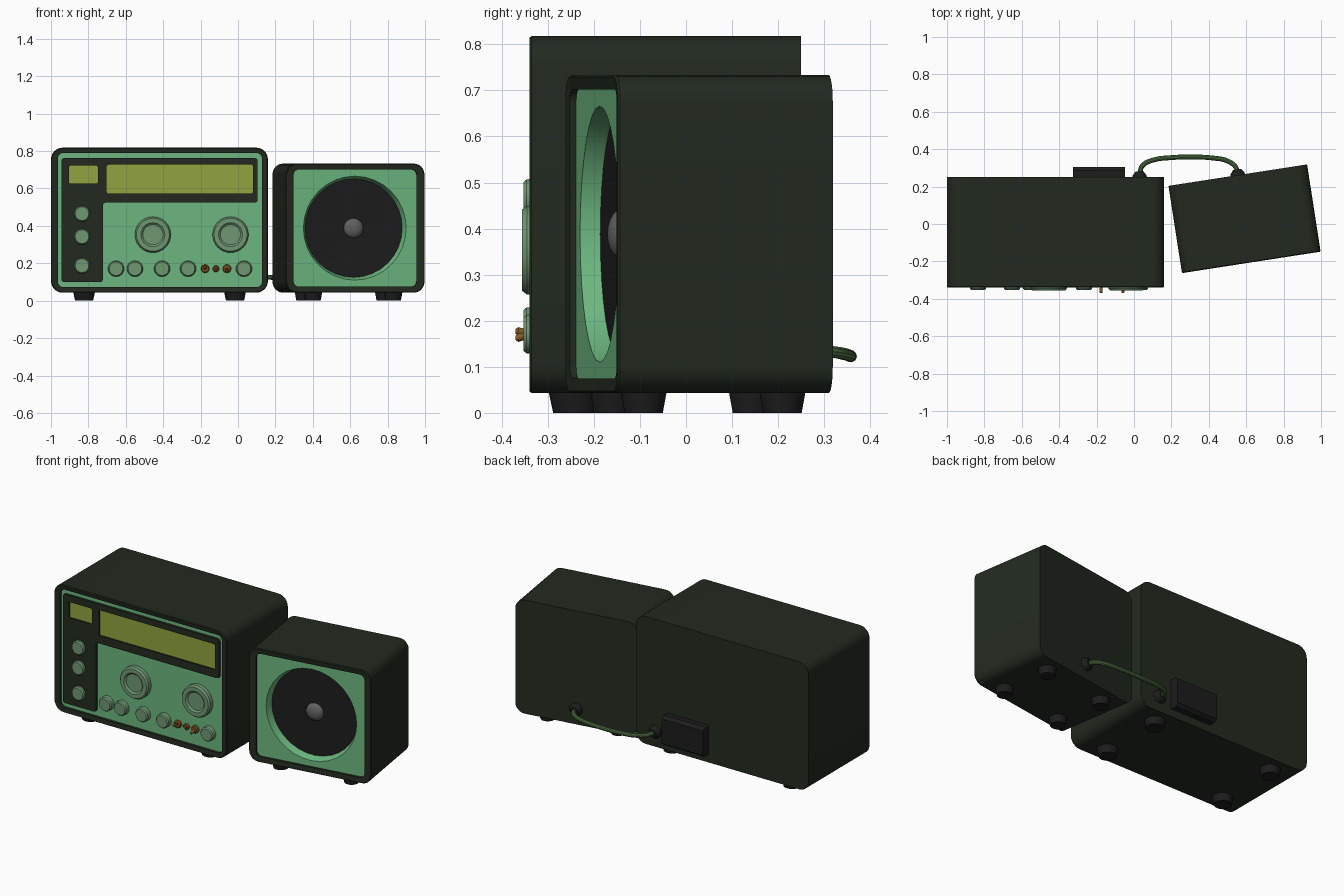
import bpy, bmesh, math
from mathutils import Vector, Matrix

if "Cube" in bpy.data.objects:
    bpy.data.objects.remove(bpy.data.objects["Cube"])


def material(name, r, g, b):
    m = bpy.data.materials.new(name)
    m.diffuse_color = (r, g, b, 1)
    m.use_nodes = True
    m.node_tree.nodes["Principled BSDF"].inputs["Base Color"].default_value = m.diffuse_color
    return m


CASE = material("dark_olive", .016, .023, .014)
PANEL = material("panel_green", .15, .47, .21)
SCREEN = material("screen_yellow", .28, .37, .05)
KNOB = material("knob_green", .16, .31, .17)
BRASS = material("brass", .22, .10, .02)
BLACK = material("black", .012, .012, .012)
GREY = material("dome_grey", .12, .12, .12)
CORD = material("cord_green", .08, .17, .06)


def finish(name, mesh, mat):
    ob = bpy.data.objects.new(name, mesh)
    bpy.context.collection.objects.link(ob)
    mesh.materials.clear()
    mesh.materials.append(mat)
    bpy.ops.object.select_all(action='DESELECT')
    ob.select_set(True)
    bpy.context.view_layer.objects.active = ob
    bpy.ops.object.shade_smooth_by_angle(angle=math.radians(35))
    return ob


def rounded(points, r, n=6):
    """Right-angled outline in x/z with filleted corners."""
    out, count = [], len(points)
    for i in range(count):
        p = Vector(points[i])
        a = (Vector(points[i - 1]) - p).normalized()
        b = (Vector(points[(i + 1) % count]) - p).normalized()
        c = p + r * (a + b)
        for k in range(n + 1):
            t = k / n * math.pi / 2
            out.append(c - r * (b * math.cos(t) + a * math.sin(t)))
    return out


def rect(x0, x1, z0, z1, r):
    return rounded([(x0, z0), (x1, z0), (x1, z1), (x0, z1)], r)


def circle(x, z, r, n=32):
    return [Vector((x + r * math.cos(math.tau * i / n), z + r * math.sin(math.tau * i / n))) for i in range(n)]


def loft(name, rings, mat):
    """Skin (outline, y) rings along y and cap both ends."""
    bm = bmesh.new()
    vs = [[bm.verts.new((p.x, y, p.y)) for p in loop] for loop, y in rings]
    for a, b in zip(vs, vs[1:]):
        for i in range(len(a)):
            bm.faces.new((a[i - 1], a[i], b[i], b[i - 1]))
    bm.faces.new(vs[0])
    bm.faces.new(vs[-1])
    bmesh.ops.recalc_face_normals(bm, faces=bm.faces)
    mesh = bpy.data.meshes.new(name)
    bm.to_mesh(mesh)
    bm.free()
    return finish(name, mesh, mat)


def turned(name, x, z, profile, mat, n=32):
    """Round part along y from (radius, y) steps."""
    return loft(name, [(circle(x, z, r, n), y) for r, y in profile], mat)


def curve_mesh(name, curve, mat, matrix=None):
    tmp = bpy.data.objects.new(name + "_tmp", curve)
    bpy.context.collection.objects.link(tmp)
    bpy.context.view_layer.update()
    dg = bpy.context.evaluated_depsgraph_get()
    mesh = bpy.data.meshes.new_from_object(tmp.evaluated_get(dg))
    bpy.data.objects.remove(tmp)
    if matrix:
        mesh.transform(matrix)
    return finish(name, mesh, mat)


def plate(name, loops, y0, y1, mat):
    """Flat plate with holes, from y0 to y1."""
    cu = bpy.data.curves.new(name, 'CURVE')
    cu.dimensions, cu.fill_mode, cu.extrude = '2D', 'BOTH', (y1 - y0) / 2
    for loop in loops:
        sp = cu.splines.new('POLY')
        sp.points.add(len(loop) - 1)
        for p, q in zip(sp.points, loop):
            p.co = (q.x, q.y, 0, 1)
        sp.use_cyclic_u = True
    m = Matrix.Translation((0, (y0 + y1) / 2, 0)) @ Matrix.Rotation(math.pi / 2, 4, 'X')
    return curve_mesh(name, cu, mat, m)


def foot(name, x, y, r):
    bpy.ops.mesh.primitive_cone_add(vertices=24, radius1=r * .82, radius2=r, depth=.05, location=(x, y, .025))
    ob = bpy.context.object
    ob.name = name
    ob.data.materials.append(BLACK)
    bpy.ops.object.shade_smooth_by_angle(angle=math.radians(35))
    return ob


# Radio case with recessed front, and its green panel
inner = rect(-.963, .128, .072, .79, .03)
outer_front = rect(-.996, .156, .047, .814, .06)
outer = rect(-1, .16, .043, .818, .062)
loft("radio_case", [(inner, -.315), (inner, -.336), (outer_front, -.34), (outer, -.335), (outer, .25)], CASE)
plate("radio_panel", [inner], -.32, -.312, PANEL)

# L-shaped dark bezel with two display windows
ell = rounded([(-.945, .1), (-.722, .1), (-.722, .524), (.105, .524), (.105, .762), (-.945, .762)], .015, 4)
small = rect(-.904, -.749, .626, .722, .01)
large = rect(-.702, .08, .572, .727, .01)
plate("display_bezel", [ell, small, large], -.334, -.318, CASE)
plate("meter_window", [small], -.325, -.318, SCREEN)
plate("display_window", [large], -.325, -.318, SCREEN)

# Knobs
for i, x in enumerate((-.455, -.04)):
    turned(f"tuning_knob_{i}", x, .353, [(.096, -.315), (.096, -.345), (.088, -.356),
           (.064, -.356), (.054, -.347)], KNOB)
spots = [(-.834, .465), (-.834, .342), (-.834, .187)]
spots += [(x, .171) for x in (-.652, -.551, -.406, -.267, .032)]
for i, (x, z) in enumerate(spots):
    turned(f"small_knob_{i}", x, z, [(.043, -.315), (.042, -.346), (.036, -.353)], KNOB, 24)

# Toggle switches
for i, (x, r, tip, dz) in enumerate(((-.176, .023, -.37, .006), (-.118, .018, -.342, 0), (-.059, .023, -.37, -.008))):
    turned(f"switch_nut_{i}", x, .171, [(r, -.315), (r, -.332), (r * .75, -.337)], BRASS, 12)
    loft(f"switch_lever_{i}", [(circle(x, .171, .006, 12), -.33), (circle(x, .171 + dz, .009, 12), tip + .006),
         (circle(x, .171 + dz, .005, 12), tip)], BRASS)

# Radio feet, rear power block and cable socket
for i, x in enumerate((-.823, -.016)):
    for j, y in enumerate((-.24, .155)):
        foot(f"radio_foot_{i}{j}", x, y, .059)
loft("power_block", [(rect(-.326, -.048, .09, .27, .005), .245), (rect(-.326, -.048, .09, .27, .005), .285),
     (rect(-.326, -.048, .105, .255, .005), .305)], BLACK)
turned("radio_socket", .03, .135, [(.04, .245), (.037, .26), (.022, .28)], BLACK, 20)

# Speaker, modelled straight and then turned
s_in = rect(-.333, .333, .075, .702, .03)
s_front = rect(-.371, .371, .047, .729, .055)
s_out = rect(-.375, .375, .043, .733, .058)
speaker = [
    loft("speaker_case", [(s_in, -.165), (s_in, -.232), (s_front, -.236), (s_out, -.231), (s_out, .236)], CASE),
    plate("speaker_panel", [s_in, circle(0, .388, .278)], -.218, -.21, PANEL),
    turned("speaker_driver", 0, .388, [(.268, -.168), (.266, -.176), (.05, -.172)], BLACK),
    turned("speaker_dome", 0, .388, [(.053 * math.cos(a), -.172 - .028 * math.sin(a))
           for a in (0, .3, .6, .9, 1.2, 1.45)], GREY, 24),
    turned("speaker_socket", 0, .135, [(.04, .23), (.037, .246), (.022, .266)], BLACK, 20),
]
# Sloped ring between panel and driver
bm = bmesh.new()
ring_a = [bm.verts.new((p.x, -.218, p.y)) for p in circle(0, .388, .278)]
ring_b = [bm.verts.new((p.x, -.175, p.y)) for p in circle(0, .388, .263)]
for i in range(len(ring_a)):
    bm.faces.new((ring_a[i - 1], ring_b[i - 1], ring_b[i], ring_a[i]))
mesh = bpy.data.meshes.new("speaker_ring")
bm.to_mesh(mesh)
bm.free()
speaker.append(finish("speaker_ring", mesh, PANEL))
for i, x in enumerate((-.217, .217)):
    for j, y in enumerate((-.155, .15)):
        speaker.append(foot(f"speaker_foot_{i}{j}", x, y, .051))
turn = Matrix.Translation((.591, .028, 0)) @ Matrix.Rotation(math.radians(8.8), 4, 'Z')
for ob in speaker:
    ob.matrix_world = turn @ Matrix.Translation(ob.location)

# Cable between the two sockets
path = [(.03, .265, .135), (.045, .312, .133), (.1, .341, .128), (.2, .355, .124), (.3, .358, .123),
        (.42, .353, .125), (.505, .335, .13), (.545, .302, .134), (.552, .27, .135)]
cu = bpy.data.curves.new("cable", 'CURVE')
cu.dimensions, cu.bevel_depth, cu.bevel_resolution, cu.resolution_u = '3D', .013, 3, 4
sp = cu.splines.new('BEZIER')
sp.bezier_points.add(len(path) - 1)
for p, co in zip(sp.bezier_points, path):
    p.co = co
    p.handle_left_type = p.handle_right_type = 'AUTO'
curve_mesh("cable", cu, CORD)
